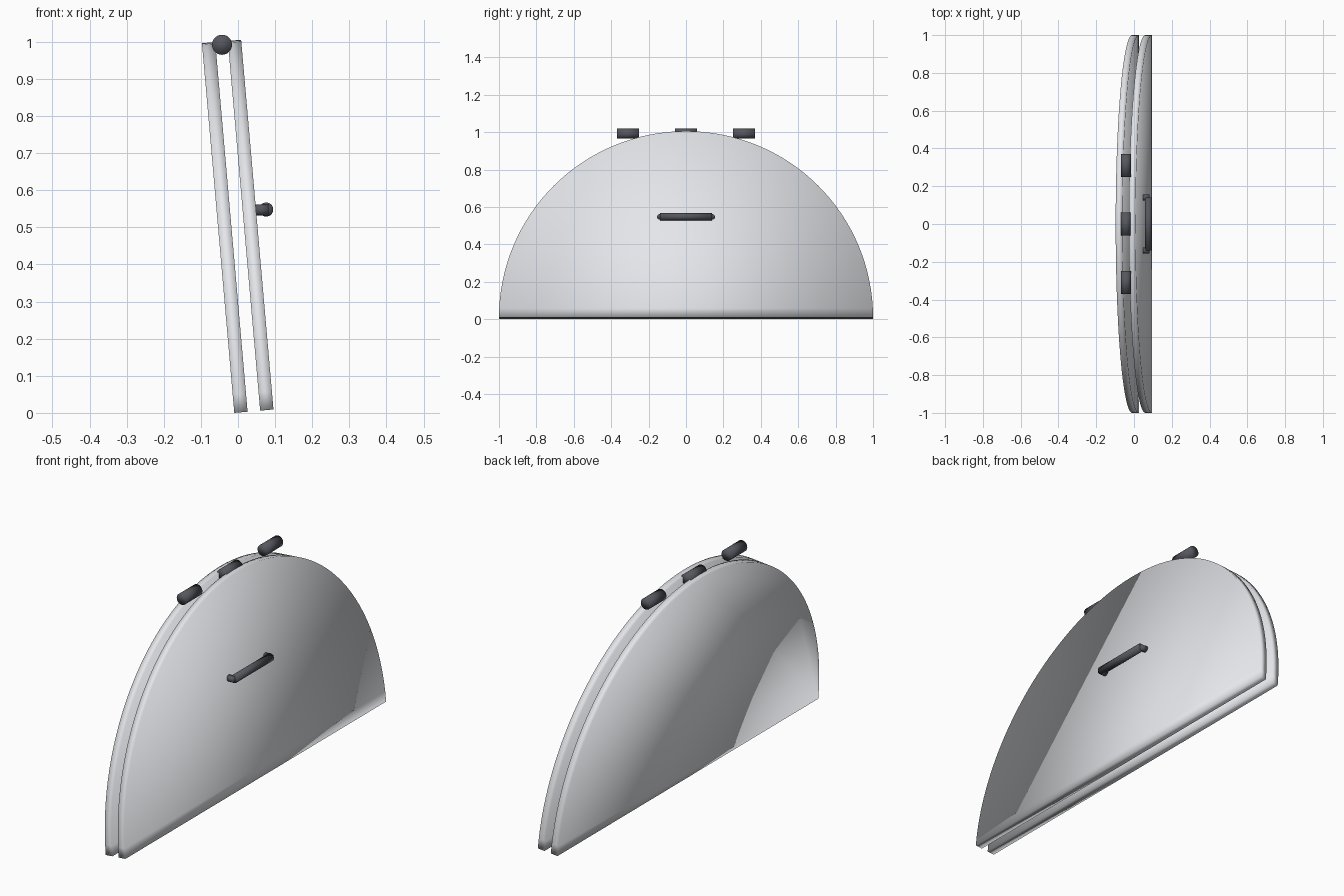
import bpy, bmesh
from math import sin, cos, pi, radians
from mathutils import Matrix

if "Cube" in bpy.data.objects:
    bpy.data.objects.remove(bpy.data.objects["Cube"])

TILT = radians(5)
THICK, GAP = 0.036, 0.07


def material(name, colour):
    mat = bpy.data.materials.new(name)
    mat.diffuse_color = (*colour, 1)
    mat.use_nodes = True
    mat.node_tree.nodes["Principled BSDF"].inputs["Base Color"].default_value = mat.diffuse_color
    return mat


dark = material("dark_metal", (0.09, 0.095, 0.11))
pale = material("pale_panel", (0.78, 0.79, 0.82))


def half_disc(name, offset):
    """Half-round slab, flat edge down, leaning back towards -x."""
    bm = bmesh.new()
    n = 64
    rim = [bm.verts.new((offset, cos(pi * i / n), sin(pi * i / n))) for i in range(n + 1)]
    face = bm.faces.new(rim)
    new = bmesh.ops.extrude_face_region(bm, geom=[face])["geom"]
    bmesh.ops.translate(bm, vec=(THICK, 0, 0),
                        verts=[v for v in new if isinstance(v, bmesh.types.BMVert)])
    bmesh.ops.recalc_face_normals(bm, faces=bm.faces)
    bm.transform(Matrix.Translation((-0.01, 0, 0)) @ Matrix.Rotation(-TILT, 4, 'Y'))
    me = bpy.data.meshes.new(name)
    bm.to_mesh(me)
    bm.free()
    me.shade_smooth()
    me.materials.append(pale)
    bpy.context.collection.objects.link(bpy.data.objects.new(name, me))


def rod(name, loc, radius, length, rot):
    """Dark round bar, softly shaded over its ends."""
    bpy.ops.mesh.primitive_cylinder_add(vertices=32, radius=radius, depth=length,
                                        location=loc, rotation=rot)
    ob = bpy.context.object
    ob.name = name
    ob.data.shade_smooth()
    ob.data.materials.append(dark)


# Two parallel half-round panels
half_disc("back_panel", 0)
half_disc("front_panel", GAP)

ALONG_Y = (pi / 2, 0, 0)
# Hinge barrels along the top
for i, y in enumerate((-0.31, 0, 0.31)):
    rod(f"hinge_{i + 1}", (-0.043, y, 0.992), 0.027, 0.12, ALONG_Y)

# Handle bar and its two posts
rod("handle_bar", (0.076, 0, 0.548), 0.019, 0.28, ALONG_Y)
for side in (-1, 1):
    rod("handle_post", (0.064, side * 0.14, 0.547), 0.015, 0.036, (0, pi / 2, 0))
